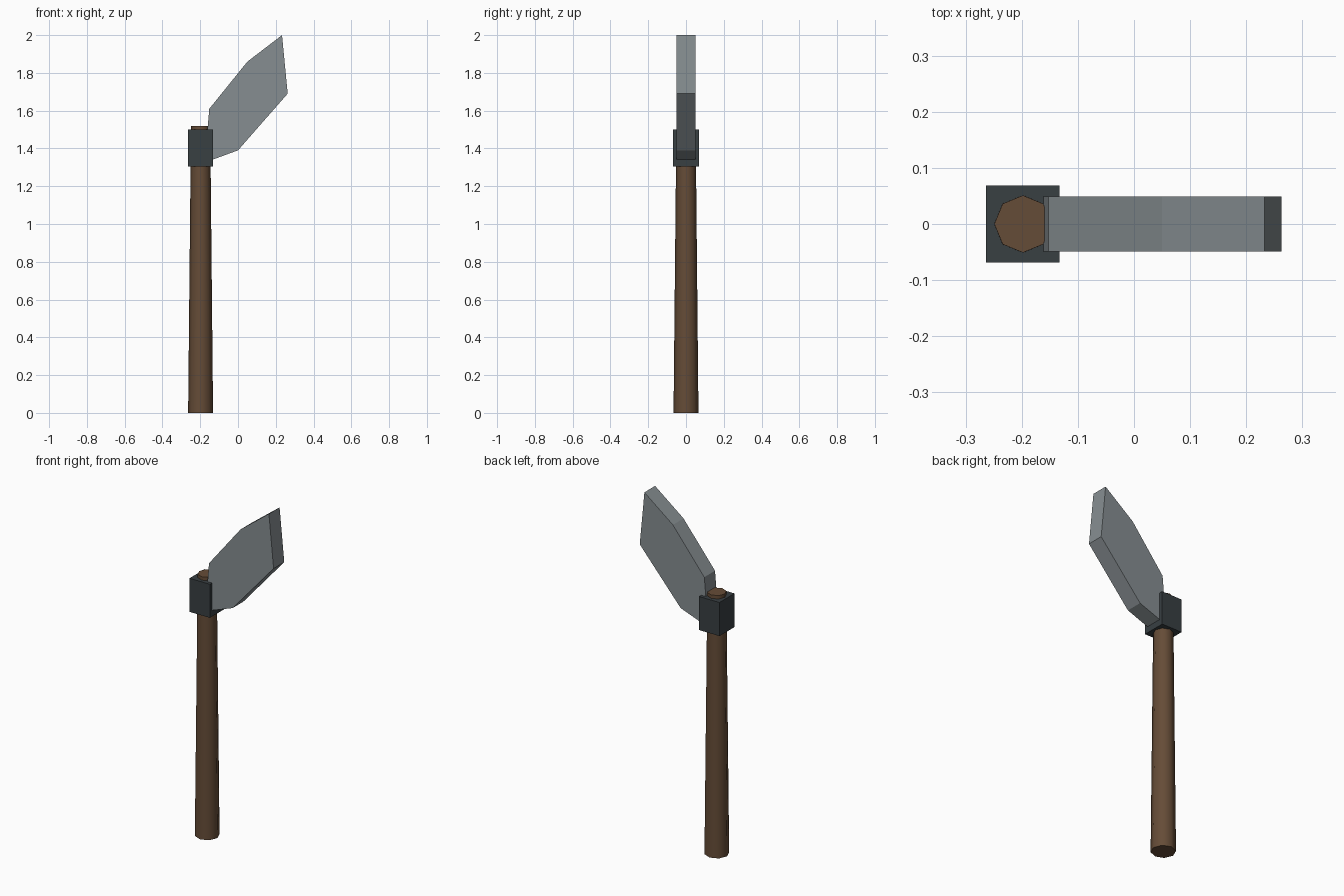
import bpy, bmesh, math

if "Cube" in bpy.data.objects:
    bpy.data.objects.remove(bpy.data.objects["Cube"])


def material(name, rgb):
    m = bpy.data.materials.new(name)
    m.diffuse_color = (*rgb, 1)
    m.use_nodes = True
    m.node_tree.nodes["Principled BSDF"].inputs["Base Color"].default_value = m.diffuse_color
    return m


wood = material("wood", (0.13, 0.072, 0.038))
iron = material("dark_iron", (0.04, 0.05, 0.055))
steel = material("steel", (0.24, 0.27, 0.285))

AXIS_X = -0.198

# Tapered eight-sided handle
bpy.ops.mesh.primitive_cone_add(vertices=8, radius1=0.066, radius2=0.051,
                                depth=1.52, location=(AXIS_X, 0, 0.76))
handle = bpy.context.object
handle.name = "handle"
handle.data.materials.append(wood)
bpy.ops.object.shade_smooth_by_angle(angle=math.radians(60))

# Square collar holding the blade
bpy.ops.mesh.primitive_cube_add(size=1, location=(AXIS_X, 0, 1.403))
collar = bpy.context.object
collar.name = "collar"
collar.scale = (0.131, 0.138, 0.195)
collar.data.materials.append(iron)

# Blade: side profile (x, z) extruded through its thickness
profile = [(-0.177, 1.325), (0.0, 1.39), (0.263, 1.69), (0.233, 2.0),
           (0.05, 1.86), (-0.152, 1.61)]
bm = bmesh.new()
face = bm.faces.new([bm.verts.new((x, -0.049, z)) for x, z in profile])
ext = bmesh.ops.extrude_face_region(bm, geom=[face])
bmesh.ops.translate(bm, vec=(0, 0.098, 0),
                    verts=[v for v in ext["geom"] if isinstance(v, bmesh.types.BMVert)])
bmesh.ops.recalc_face_normals(bm, faces=bm.faces)
mesh = bpy.data.meshes.new("blade")
bm.to_mesh(mesh)
bm.free()
blade = bpy.data.objects.new("blade", mesh)
blade.data.materials.append(steel)
bpy.context.collection.objects.link(blade)
